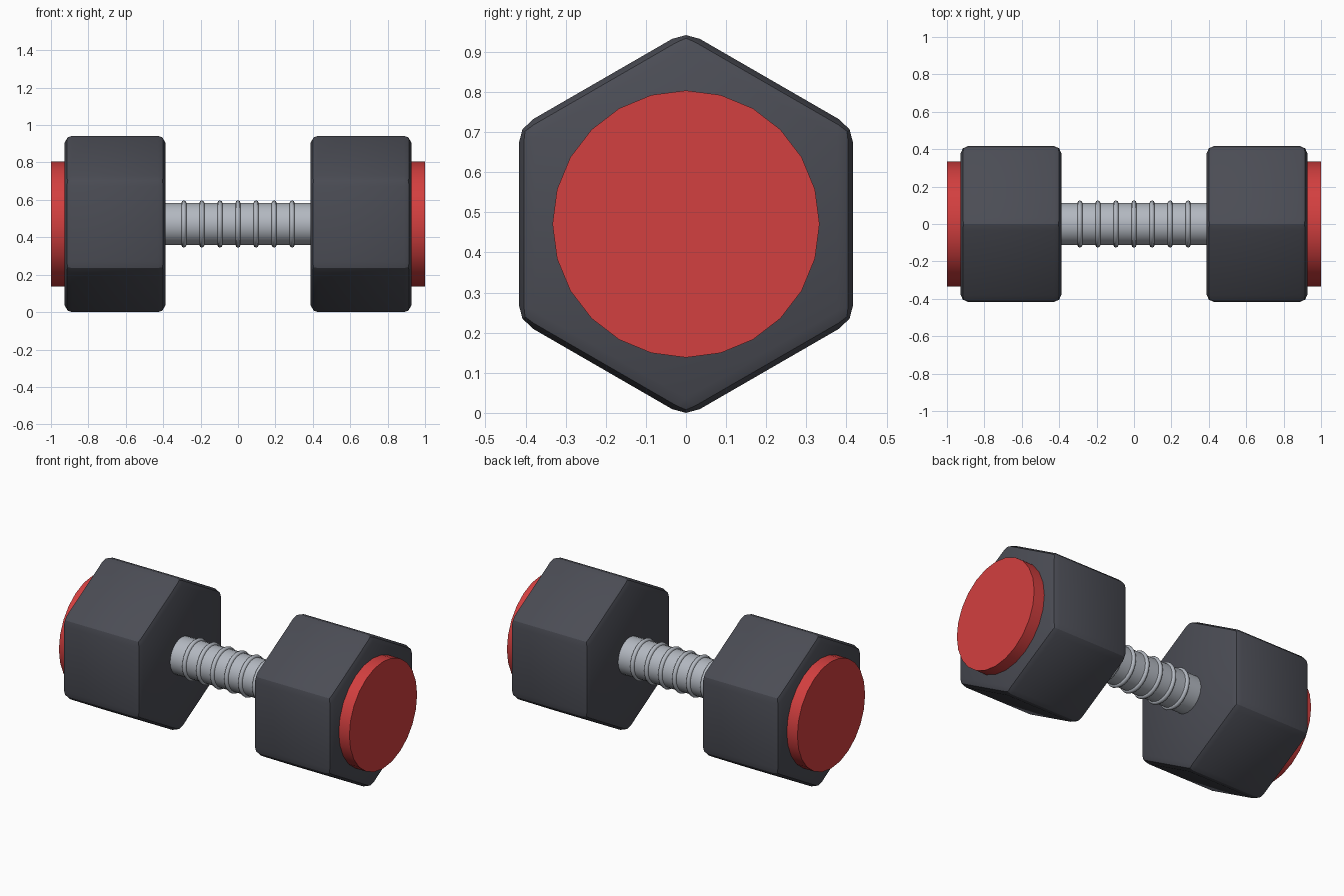
import bpy
from math import radians, pi

if "Cube" in bpy.data.objects:
    bpy.data.objects.remove(bpy.data.objects["Cube"])

ZC = 0.471          # height of the bar axis
ALONG_X = (0, pi / 2, 0)


def material(name, color):
    m = bpy.data.materials.new(name)
    m.diffuse_color = (*color, 1)
    m.use_nodes = True
    m.node_tree.nodes["Principled BSDF"].inputs["Base Color"].default_value = m.diffuse_color
    return m


dark = material("dark_rubber", (0.07, 0.073, 0.09))
red = material("red_cap", (0.65, 0.05, 0.05))
steel = material("steel", (0.45, 0.48, 0.53))


def finish(name, mat):
    ob = bpy.context.object
    ob.name = name
    ob.data.materials.append(mat)
    bpy.ops.object.transform_apply(location=False, rotation=True, scale=True)
    return ob


def rod(name, x0, x1, radius, sides, mat):
    # Cylinder running along x between x0 and x1, with a corner pointing up
    bpy.ops.mesh.primitive_cylinder_add(
        vertices=sides, radius=radius, depth=x1 - x0,
        location=((x0 + x1) / 2, 0, ZC), rotation=ALONG_X)
    ob = finish(name, mat)
    # Turn the section so that a corner sits at the very top
    top = max(ob.data.vertices, key=lambda v: v.co.z).co
    if abs(top.y) > 1e-4:
        ob.rotation_euler.x = pi / sides
        bpy.ops.object.transform_apply(location=False, rotation=True, scale=False)
    return ob


# Hexagonal heads and round end caps
for side, s in (("left", -1), ("right", 1)):
    head = rod(side + "_head", *sorted((s * 0.388, s * 0.927)), 0.4815, 6, dark)
    bev = head.modifiers.new("rounded_edges", "BEVEL")
    bev.width = 0.04
    bev.segments = 2
    bev.limit_method = 'ANGLE'
    bpy.ops.object.modifier_apply(modifier=bev.name)
    bpy.ops.object.shade_smooth_by_angle(angle=radians(29))

    rod(side + "_end_cap", *sorted((s * 0.90, s * 1.0)), 0.333, 24, red)
    bpy.ops.object.shade_smooth_by_angle(angle=radians(30))

# Handle bar
rod("handle", -0.42, 0.42, 0.1135, 24, steel)
bpy.ops.object.shade_smooth_by_angle(angle=radians(30))

# Grip rings
for i in range(-3, 4):
    bpy.ops.mesh.primitive_torus_add(
        major_radius=0.1125, minor_radius=0.0135, major_segments=24,
        minor_segments=8, location=(i * 0.0965, 0, ZC), rotation=ALONG_X)
    finish(f"grip_ring_{i + 4}", steel)
    bpy.ops.object.shade_smooth_by_angle(angle=radians(50))
